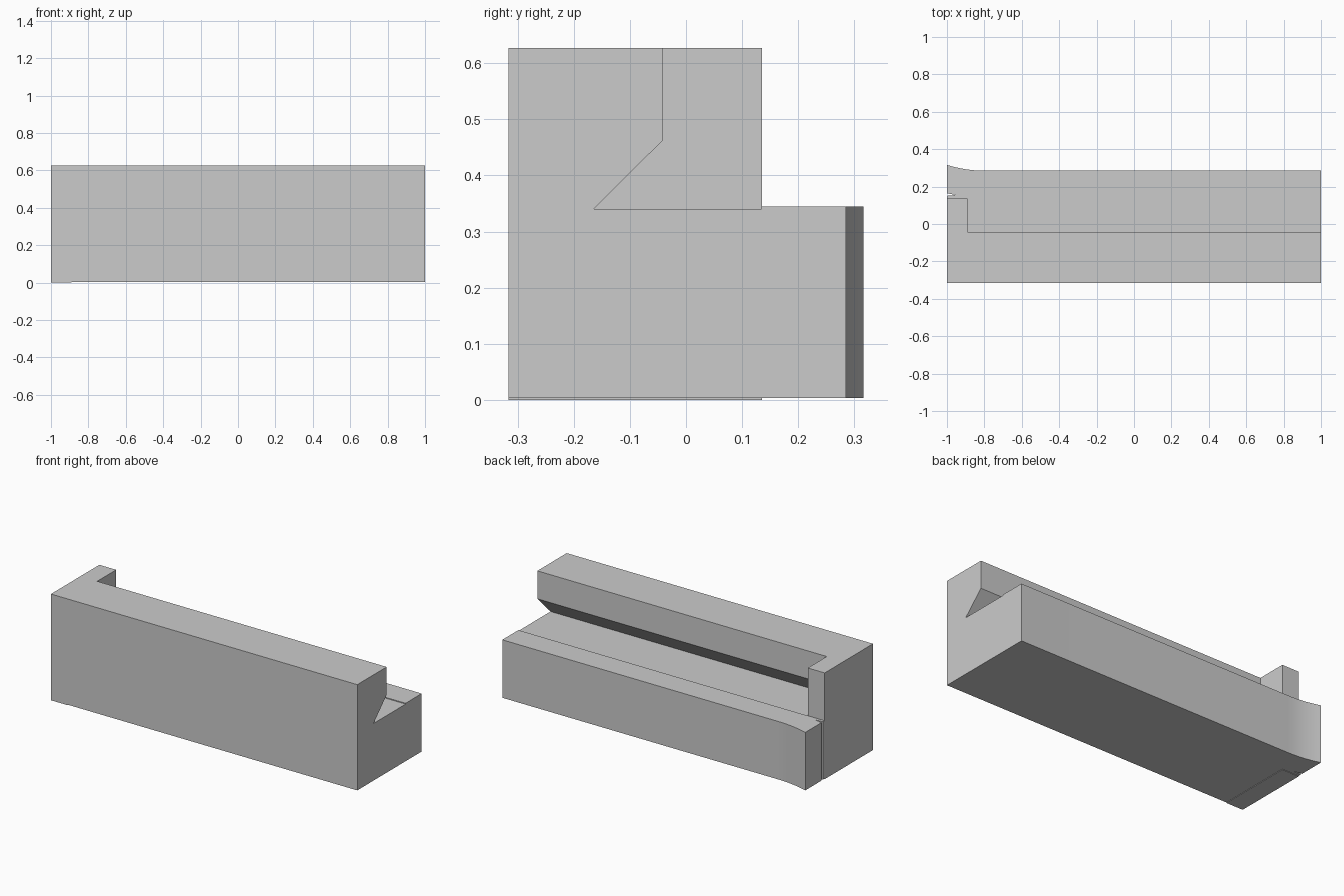
import bpy
import bmesh
import math

cube = bpy.data.objects.get("Cube")
if cube:
    bpy.data.objects.remove(cube, do_unlink=True)

grey = bpy.data.materials.new("plain_grey")
grey.use_nodes = True
grey.diffuse_color = (0.6, 0.6, 0.6, 1)
grey.node_tree.nodes["Principled BSDF"].inputs["Base Color"].default_value = (0.6, 0.6, 0.6, 1)

END_X, STEP_Y, BACK_Y, FLARE_Y = -0.89, 0.135, 0.285, 0.316
FRONT_Y, TOP, BASE = -0.316, 0.627, 0.003


def prism(name, outline, low, high, axis="z"):
    """Extrude a closed outline between two positions along the x or z axis."""
    bm = bmesh.new()
    place = (lambda a, b: (low, a, b)) if axis == "x" else (lambda a, b: (a, b, low))
    face = bm.faces.new([bm.verts.new(place(a, b)) for a, b in outline])
    grown = bmesh.ops.extrude_face_region(bm, geom=[face])["geom"]
    offset = (high - low, 0, 0) if axis == "x" else (0, 0, high - low)
    bmesh.ops.translate(bm, vec=offset,
                        verts=[v for v in grown if isinstance(v, bmesh.types.BMVert)])
    bmesh.ops.recalc_face_normals(bm, faces=bm.faces)
    mesh = bpy.data.meshes.new(name)
    bm.to_mesh(mesh)
    bm.free()
    mesh.materials.append(grey)
    obj = bpy.data.objects.new(name, mesh)
    bpy.context.collection.objects.link(obj)
    return obj


def rectangle(x0, x1, y0, y1):
    return [(x0, y0), (x1, y0), (x1, y1), (x0, y1)]


# Long body with an undercut channel, extruded along its length
body = prism("channel_body", [
    (FRONT_Y, BASE), (FLARE_Y, BASE), (FLARE_Y, 0.345), (STEP_Y, 0.345),
    (STEP_Y, 0.34), (-0.165, 0.34), (-0.042, 0.462), (-0.042, TOP), (FRONT_Y, TOP),
], -1, 1, "x")

# Cutters: end block pocket, flared back wall and narrow slit
steps = 8
flare = [(-0.8 - 0.2 * i / steps, BACK_Y + (FLARE_Y - BACK_Y) * (i / steps) ** 2)
         for i in range(steps + 1)]
cutters = [
    prism("pocket_cutter", rectangle(-1.1, END_X, -0.5, STEP_Y), -0.1, 0.8),
    prism("flare_cutter", flare + [(-1, 0.4), (1.1, 0.4), (1.1, BACK_Y)], -0.1, 0.8),
    prism("slit_cutter", [(-1.01, 0.15), (-0.95, 0.155), (-1.01, 0.166)], -0.1, 0.8),
]
for cutter in cutters:
    cutter.hide_render = True
    cutter.hide_viewport = True
    cut = body.modifiers.new(cutter.name, "BOOLEAN")
    cut.operation = "DIFFERENCE"
    cut.solver = "EXACT"
    cut.object = cutter

# Bake the cuts, then drop the cutters
graph = bpy.context.evaluated_depsgraph_get()
shaped = bpy.data.meshes.new_from_object(body.evaluated_get(graph))
body.modifiers.clear()
body.data = shaped
for cutter in cutters:
    bpy.data.objects.remove(cutter, do_unlink=True)

# End block closing the channel
block = prism("end_block", rectangle(-1, END_X, FRONT_Y, STEP_Y), 0, TOP)

# Smooth the flare, keep all corners crisp
bpy.ops.object.select_all(action="DESELECT")
body.select_set(True)
bpy.context.view_layer.objects.active = body
bpy.ops.object.shade_smooth_by_angle(angle=math.radians(20))
